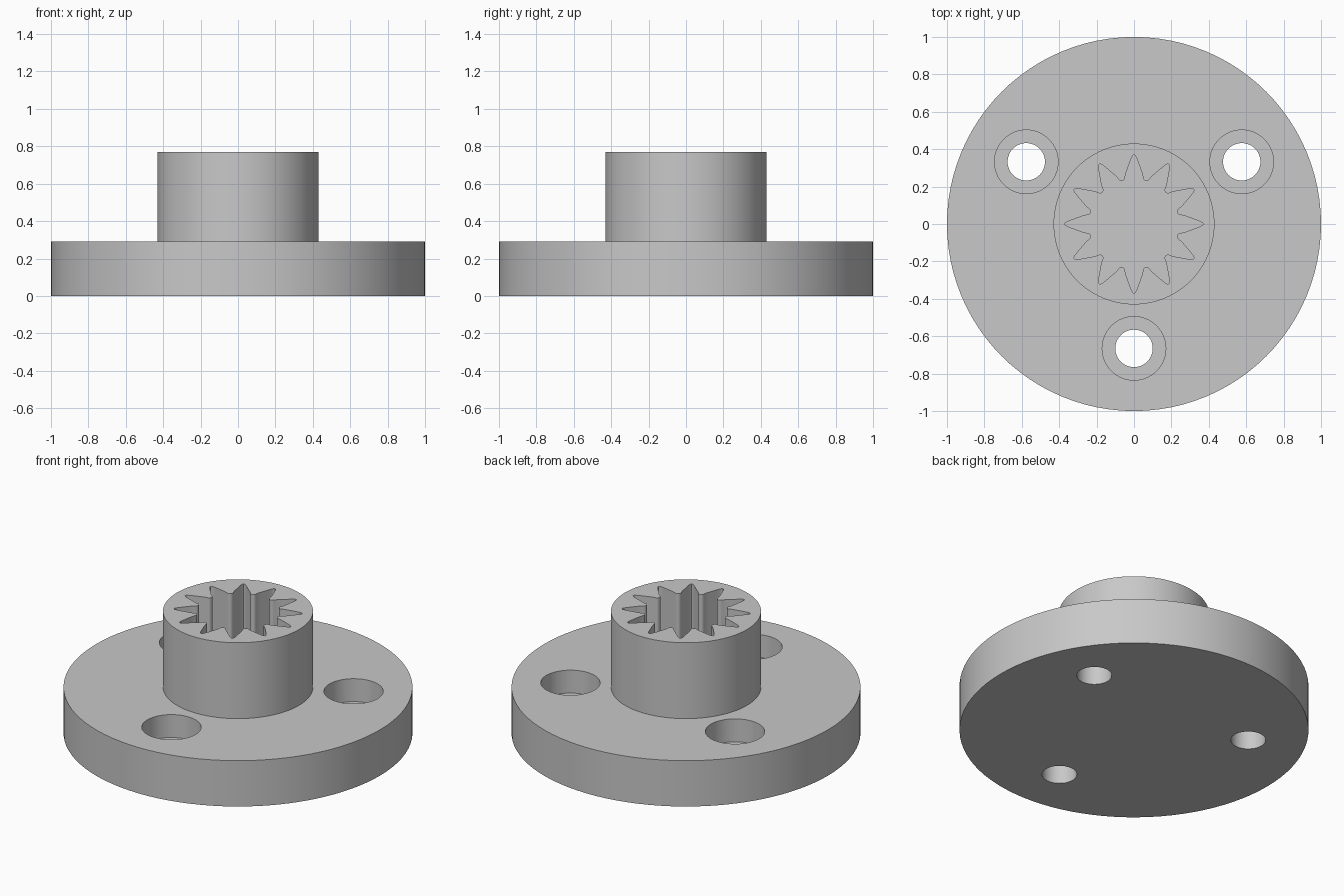
import bpy, bmesh
from math import sin, cos, radians, pi

cube = bpy.data.objects.get("Cube")
if cube:
    bpy.data.objects.remove(cube)

FLANGE_TOP, BOSS_TOP = 0.29, 0.77
TEETH = 12

grey = bpy.data.materials.new("light_grey")
grey.use_nodes = True
grey.diffuse_color = (0.58, 0.58, 0.58, 1)
grey.node_tree.nodes["Principled BSDF"].inputs["Base Color"].default_value = grey.diffuse_color


def circle(radius, cx=0, cy=0, count=96):
    return [(cx + radius * cos(2 * pi * i / count), cy + radius * sin(2 * pi * i / count))
            for i in range(count)]


def prism(name, outline, bottom, top):
    """Extrude a closed outline from bottom to top."""
    bm = bmesh.new()
    face = bm.faces.new([bm.verts.new((x, y, bottom)) for x, y in outline])
    moved = bmesh.ops.extrude_face_region(bm, geom=[face])["geom"]
    bmesh.ops.translate(bm, vec=(0, 0, top - bottom),
                        verts=[v for v in moved if isinstance(v, bmesh.types.BMVert)])
    bmesh.ops.recalc_face_normals(bm, faces=bm.faces)
    mesh = bpy.data.meshes.new(name)
    bm.to_mesh(mesh)
    bm.free()
    mesh.materials.append(grey)
    obj = bpy.data.objects.new(name, mesh)
    bpy.context.collection.objects.link(obj)
    return obj


def combine(target, tool, operation):
    """Apply a boolean and discard the tool object."""
    mod = target.modifiers.new(operation.lower(), "BOOLEAN")
    mod.operation, mod.object, mod.solver = operation, tool, "EXACT"
    bpy.context.view_layer.objects.active = target
    bpy.ops.object.modifier_apply(modifier=mod.name)
    bpy.data.objects.remove(tool)


# Flange with the central boss
hub = prism("flanged_hub", circle(1), 0, FLANGE_TOP)
combine(hub, prism("boss", circle(0.43), 0.1, BOSS_TOP), "UNION")

# Splined socket: half a groove as (radius, degrees), mirrored and repeated
half = [(0.37, 0), (0.366, 1.1), (0.355, 2.1), (0.335, 3.6), (0.31, 5.6), (0.285, 8),
        (0.268, 9.8), (0.255, 10.8), (0.246, 11.5), (0.241, 13), (0.239, 15)]
groove = [(r, -a) for r, a in half[:0:-1]] + half[:-1]
outline = []
for i in range(TEETH):
    for r, a in groove:
        angle = radians(a + i * 360 / TEETH)
        outline.append((r * cos(angle), r * sin(angle)))
combine(hub, prism("socket_cutter", outline, FLANGE_TOP, BOSS_TOP + 0.1), "DIFFERENCE")

# Three counterbored screw holes
for angle in (30, 150, 270):
    x, y = 0.665 * cos(radians(angle)), 0.665 * sin(radians(angle))
    combine(hub, prism("screw_cutter", circle(0.1, x, y, 48), -0.1, 0.5), "DIFFERENCE")
    combine(hub, prism("counterbore_cutter", circle(0.17, x, y, 64), 0.145, 0.5), "DIFFERENCE")

# Smooth walls with crisp rims
bpy.ops.object.select_all(action="DESELECT")
hub.select_set(True)
bpy.context.view_layer.objects.active = hub
bpy.ops.object.shade_smooth_by_angle(angle=radians(35))
